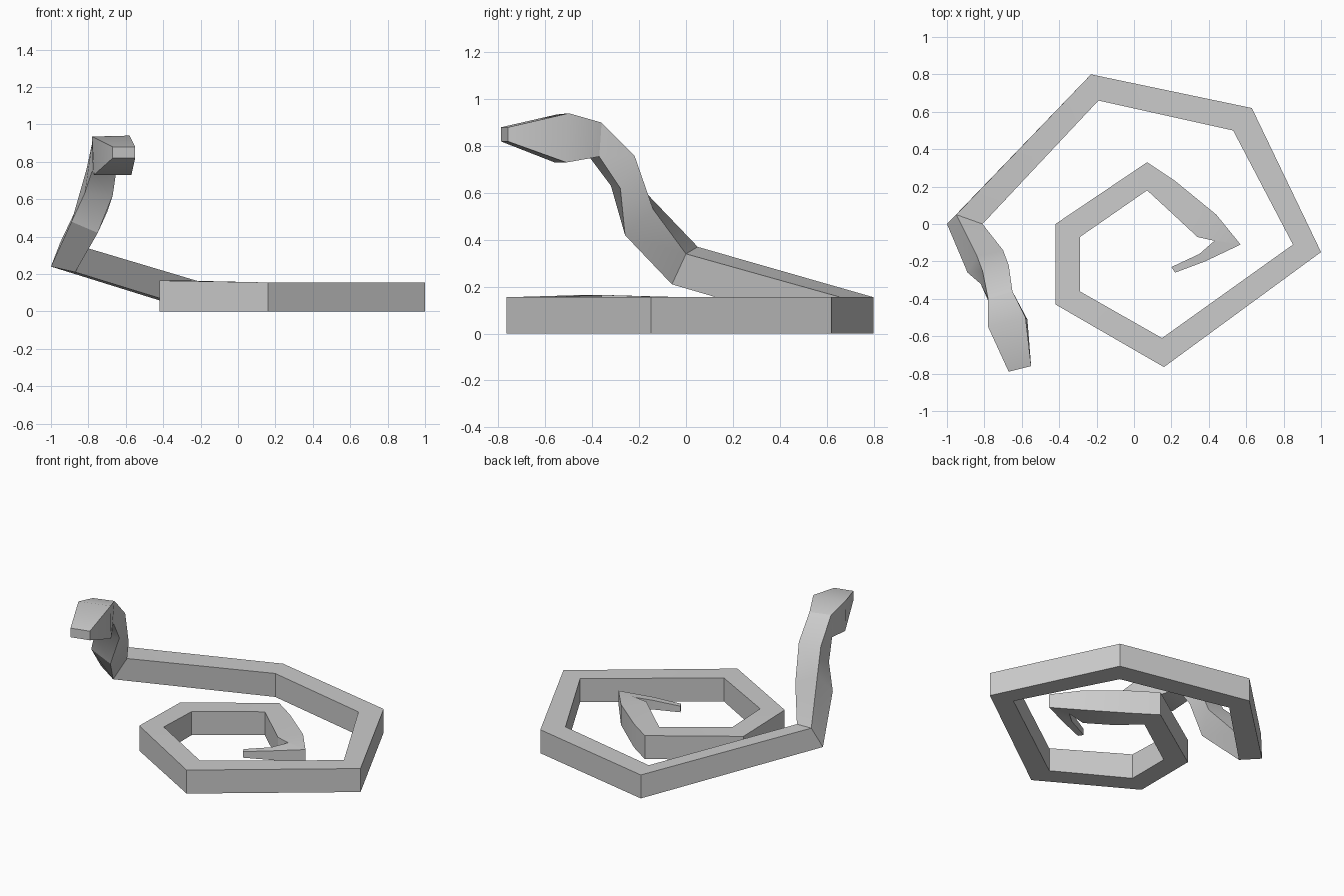
import bpy, bmesh


def loft(name, rings, cap_start, cap_end):
    """Skin a row of four-cornered rings into one object."""
    bm = bmesh.new()
    rows = [[bm.verts.new(p) for p in ring] for ring in rings]
    for a, b in zip(rows, rows[1:]):
        for i in range(4):
            j = (i + 1) % 4
            bm.faces.new((a[i], a[j], b[j], b[i]))
    if cap_start:
        bm.faces.new(rows[0][::-1])
    if cap_end:
        bm.faces.new(rows[-1])
    bmesh.ops.recalc_face_normals(bm, faces=bm.faces)
    me = bpy.data.meshes.new(name)
    bm.to_mesh(me)
    bm.free()
    ob = bpy.data.objects.new(name, me)
    bpy.context.collection.objects.link(ob)
    bpy.ops.object.select_all(action='DESELECT')
    ob.select_set(True)
    bpy.context.view_layer.objects.active = ob
    bpy.ops.object.shade_smooth_by_angle(angle=0.52)
    return ob


def upright(ox, oy, ix, iy, z0, z1):
    """Upright ring: outer top, inner top, inner bottom, outer bottom."""
    return [(ox, oy, z1), (ix, iy, z1), (ix, iy, z0), (ox, oy, z0)]


# Flat coil, from the tail tip outwards: outer xy, inner xy, bottom, top
coil = [upright(*r) for r in (
    (0.22, -0.26, 0.20, -0.23, 0.06, 0.10),
    (0.38, -0.20, 0.35, -0.16, 0.065, 0.125),
    (0.57, -0.11, 0.43, -0.09, 0.06, 0.15),
    (0.44, 0.05, 0.34, -0.07, 0.02, 0.155),
    (0.22, 0.23, 0.20, 0.06, 0.0, 0.155),
    (0.07, 0.33, 0.07, 0.18, 0.0, 0.155),
    (-0.42, 0.00, -0.29, -0.07, 0.0, 0.155),
    (-0.42, -0.43, -0.29, -0.36, 0.0, 0.165),
    (0.16, -0.765, 0.15, -0.61, 0.0, 0.155),
    (1.00, -0.15, 0.85, -0.11, 0.0, 0.155),
    (0.63, 0.62, 0.53, 0.50, 0.0, 0.155),
    (-0.23, 0.80, -0.19, 0.66, 0.0, 0.155),
)]

# Raised neck: same corner order, leaning rings
neck = [
    [(-0.95, 0.05, 0.37), (-0.81, 0.00, 0.34), (-0.87, -0.06, 0.21), (-1.00, 0.00, 0.24)],
    [(-0.84, -0.17, 0.60), (-0.70, -0.14, 0.53), (-0.75, -0.26, 0.42), (-0.89, -0.26, 0.48)],
    [(-0.81, -0.25, 0.76), (-0.67, -0.22, 0.76), (-0.67, -0.28, 0.62), (-0.82, -0.32, 0.63)],
    [(-0.78, -0.40, 0.90), (-0.65, -0.36, 0.90), (-0.65, -0.37, 0.755), (-0.78, -0.41, 0.75)],
]

# Wedge head tapering to a blunt snout
head = [
    neck[-1],
    [(-0.78, -0.55, 0.935), (-0.58, -0.50, 0.94), (-0.57, -0.51, 0.73), (-0.77, -0.56, 0.73)],
    [(-0.67, -0.79, 0.88), (-0.55, -0.76, 0.88), (-0.55, -0.76, 0.82), (-0.67, -0.79, 0.82)],
]

loft("snake_body", coil + neck, True, False)
loft("snake_head", head, False, True)
